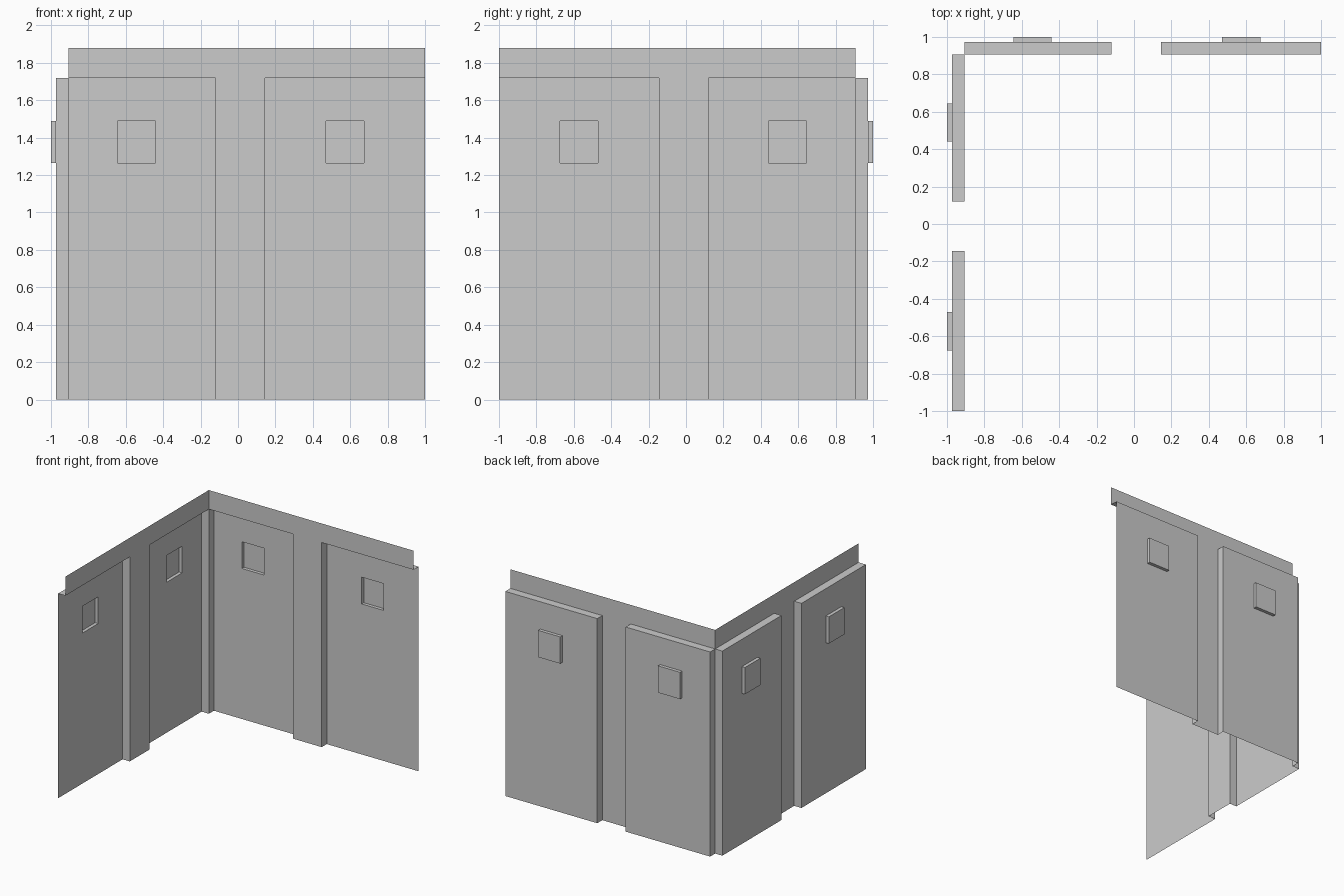
import bpy, bmesh, math
from mathutils import Matrix

if "Cube" in bpy.data.objects:
    bpy.data.objects.remove(bpy.data.objects["Cube"])

CORNER = 0.905            # distance of the main sheet from the centre
PANEL, WINDOW = 0.067, 0.095   # how far panels and squares are pushed outwards
PANELS = [(-CORNER, -0.12), (0.145, 1.0)]
WINDOWS = [(-0.645, -0.44), (0.47, 0.675)]
PANEL_TOP, WALL_TOP = 1.72, 1.88
WIN_Z = (1.265, 1.49)


def inside(v, spans):
    return any(a < v < b for a, b in spans)


def depth(x, z):
    if not inside(x, PANELS) or z > PANEL_TOP:
        return 0.0
    return WINDOW if inside(x, WINDOWS) and inside(z, [WIN_Z]) else PANEL


def make_wall(name, mirrored):
    bm = bmesh.new()
    xs = sorted({v for span in PANELS + WINDOWS for v in span})
    zs = [0.0, *WIN_Z, PANEL_TOP, WALL_TOP]

    def quad(pts):
        bm.faces.new([bm.verts.new((x, CORNER + d, z)) for x, d, z in pts])

    for i, (x0, x1) in enumerate(zip(xs, xs[1:])):
        for j, (z0, z1) in enumerate(zip(zs, zs[1:])):
            d = depth((x0 + x1) / 2, (z0 + z1) / 2)
            # face of the sheet
            quad([(x0, d, z0), (x0, d, z1), (x1, d, z1), (x1, d, z0)])
            # return on the left; the corner end is closed, the far end is open
            left = depth((xs[i - 1] + x0) / 2, (z0 + z1) / 2) if i else 0.0
            if left != d:
                quad([(x0, left, z0), (x0, left, z1), (x0, d, z1), (x0, d, z0)])
            # return underneath; the foot is open
            if j:
                low = depth((x0 + x1) / 2, (zs[j - 1] + z0) / 2)
                if low != d:
                    quad([(x0, low, z0), (x0, d, z0), (x1, d, z0), (x1, low, z0)])

    bmesh.ops.remove_doubles(bm, verts=bm.verts, dist=1e-4)
    bmesh.ops.recalc_face_normals(bm, faces=bm.faces)
    bmesh.ops.dissolve_limit(bm, angle_limit=math.radians(1),
                             verts=bm.verts, edges=bm.edges)
    # normals face outwards
    if sum(f.normal.y * f.calc_area() for f in bm.faces) < 0:
        bmesh.ops.reverse_faces(bm, faces=bm.faces)
    # side wall is the back wall mirrored about the corner diagonal
    if mirrored:
        bm.transform(Matrix(((0, -1, 0, 0), (-1, 0, 0, 0), (0, 0, 1, 0), (0, 0, 0, 1))))
        bmesh.ops.reverse_faces(bm, faces=bm.faces)
    mesh = bpy.data.meshes.new(name)
    bm.to_mesh(mesh)
    bm.free()
    bpy.context.collection.objects.link(bpy.data.objects.new(name, mesh))


make_wall("back_wall", False)
make_wall("left_wall", True)
